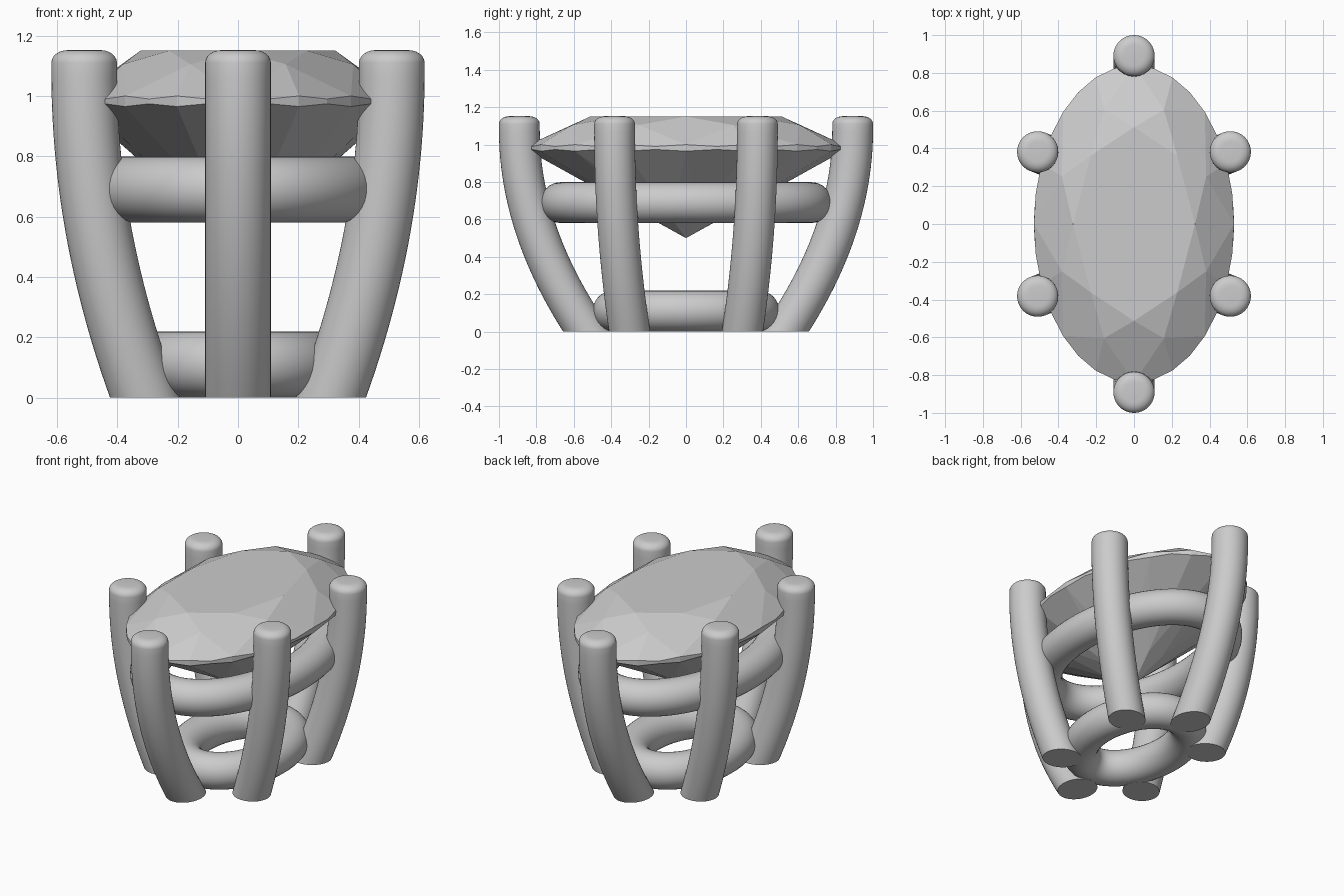
import bpy, bmesh
from math import sin, cos, pi, tau, sqrt, radians, atan2

if "Cube" in bpy.data.objects:
    bpy.data.objects.remove(bpy.data.objects["Cube"])

R = 0.109      # wire radius of prongs and rails


def make_object(name, bm, smooth):
    bmesh.ops.recalc_face_normals(bm, faces=bm.faces)
    me = bpy.data.meshes.new(name)
    bm.to_mesh(me)
    bm.free()
    ob = bpy.data.objects.new(name, me)
    bpy.context.collection.objects.link(ob)
    if smooth:
        bpy.ops.object.select_all(action='DESELECT')
        ob.select_set(True)
        bpy.context.view_layer.objects.active = ob
        bpy.ops.object.shade_smooth_by_angle(angle=radians(40))
    return ob


def bridge(bm, a, b):
    n = len(a)
    for i in range(n):
        j = (i + 1) % n
        bm.faces.new((a[i], a[j], b[j], b[i]))


# Oval brilliant-cut gem
def gem(a=0.53, b=0.84):
    bm = bmesh.new()

    def vert(r, deg, z):
        t = radians(deg)
        return bm.verts.new((a * r * cos(t), b * r * sin(t), z))

    table = [vert(0.61, 45 * k, 1.15) for k in range(8)]
    star = [vert(0.78, 45 * k + 22.5, 1.105) for k in range(8)]
    up = [vert(1, 11.25 * i, 0.99 if i % 2 else 1.0) for i in range(32)]
    low = [vert(1, 11.25 * i, 0.974 if i % 2 else 0.965) for i in range(32)]
    pav = [vert(0.25, 45 * k + 22.5, 0.609) for k in range(8)]
    culet = vert(0, 0, 0.5)
    bm.faces.new(table)
    bridge(bm, up, low)
    for k in range(8):
        n, g = (k + 1) % 8, 4 * k
        bm.faces.new((table[k], star[k], table[n]))
        bm.faces.new((table[k], star[k - 1], up[g], star[k]))
        bm.faces.new((culet, pav[k - 1], low[g], pav[k]))
        for s in (g, g + 2):
            for girdle, tip in ((up, star[k]), (low, pav[k])):
                bm.faces.new((tip, girdle[s], girdle[s + 1], girdle[(s + 2) % 32]))
    make_object("gem", bm, False)


# Oval rail: round wire swept along an ellipse
def rail(name, a, b, z, n=96, m=32):
    bm = bmesh.new()
    loops = []
    for i in range(n):
        t = tau * i / n
        nx, ny = b * cos(t), a * sin(t)
        d = sqrt(nx * nx + ny * ny)
        loops.append([bm.verts.new((a * cos(t) + R * cos(u) * nx / d,
                                    b * sin(t) + R * cos(u) * ny / d,
                                    z + R * sin(u)))
                      for u in (tau * j / m for j in range(m))])
    for i in range(n):
        bridge(bm, loops[i - 1], loops[i])
    make_object(name, bm, True)


# Prong: wire curving out from foot to tip, flat foot, rounded top
def prong(name, foot, tip, n=40):
    bm = bmesh.new()
    bend, top, fillet = 1.08, 1.152, 0.042
    dx, dy = tip[0] - foot[0], tip[1] - foot[1]
    out = sqrt(dx * dx + dy * dy)
    ang = atan2(dy, dx)
    levels = [((top - fillet) * i / 24, R) for i in range(25)]
    for i in range(1, 7):
        q = pi / 2 * i / 6
        levels.append((top - fillet + fillet * sin(q), R - 0.055 * (1 - cos(q))))
    loops = []
    for z, r in levels:
        t = min(z / bend, 1)
        f = 1 - (1 - t) ** 2
        stretch = sqrt(1 + (out * 2 * (1 - t) / bend) ** 2)
        ring = []
        for j in range(n):
            u = tau * j / n
            p, q = r * stretch * cos(u), r * sin(u)
            ring.append(bm.verts.new((foot[0] + dx * f + p * cos(ang) - q * sin(ang),
                                      foot[1] + dy * f + p * sin(ang) + q * cos(ang), z)))
        loops.append(ring)
    for lo, hi in zip(loops, loops[1:]):
        bridge(bm, lo, hi)
    bm.faces.new(loops[0])
    bm.faces.new(loops[-1])
    make_object(name, bm, True)


gem()
rail("upper_rail", 0.42, 0.67, 0.69)
rail("lower_rail", 0.265, 0.39, 0.11)
for sy, end in ((-1, "front"), (1, "back")):
    prong(end + "_prong", (0, sy * 0.525), (0, sy * 0.891))
    for sx, side in ((-1, "left"), (1, "right")):
        prong(f"{end}_{side}_prong", (sx * 0.308, sy * 0.302), (sx * 0.51, sy * 0.382))
